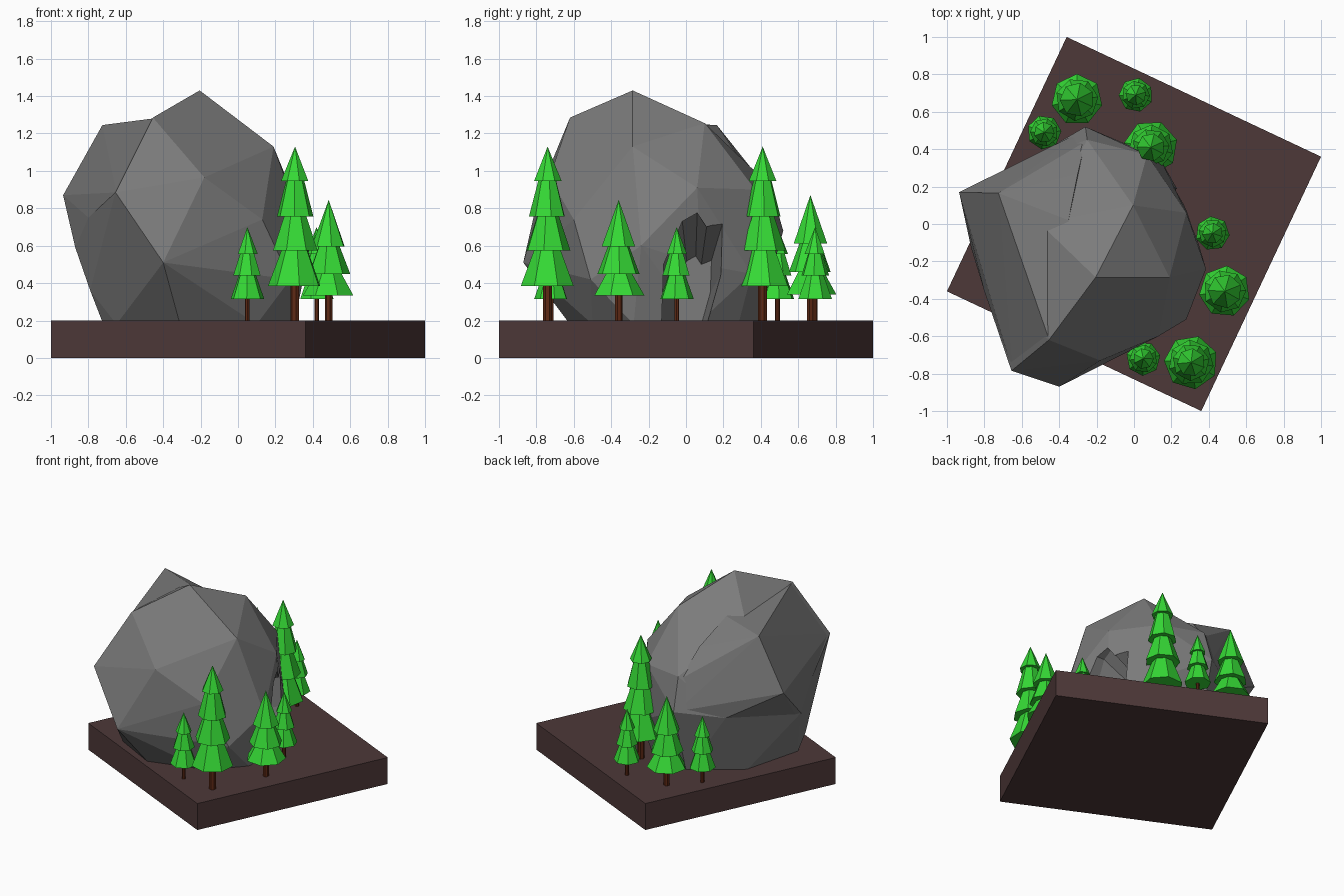
import bpy, bmesh
from math import radians
from mathutils import Matrix

if "Cube" in bpy.data.objects:
    bpy.data.objects.remove(bpy.data.objects["Cube"])


def material(name, rgb):
    m = bpy.data.materials.new(name)
    m.diffuse_color = (*rgb, 1)
    m.use_nodes = True
    m.node_tree.nodes["Principled BSDF"].inputs["Base Color"].default_value = m.diffuse_color
    return m


SOIL = material("soil", (0.075, 0.04, 0.04))
STONE = material("stone", (0.2, 0.2, 0.2))
LEAF = material("leaf", (0.036, 0.7, 0.036))
BARK = material("bark", (0.11, 0.022, 0.007))


def make_object(name, bm, mat=None):
    bmesh.ops.recalc_face_normals(bm, faces=bm.faces)
    me = bpy.data.meshes.new(name)
    bm.to_mesh(me)
    bm.free()
    ob = bpy.data.objects.new(name, me)
    bpy.context.collection.objects.link(ob)
    if mat:
        me.materials.append(mat)
    return ob


def hull(name, points, mat=None):
    bm = bmesh.new()
    for p in points:
        bm.verts.new(p)
    res = bmesh.ops.convex_hull(bm, input=bm.verts)
    loose = {v for v in res["geom_interior"] + res["geom_unused"]
             if isinstance(v, bmesh.types.BMVert)}
    bmesh.ops.delete(bm, geom=list(loose), context='VERTS')
    return make_object(name, bm, mat)


def cone(bm, r1, r2, z1, z2, sides, turn):
    bmesh.ops.create_cone(bm, cap_ends=True, segments=sides, radius1=r1, radius2=r2,
                          depth=z2 - z1, matrix=Matrix.Translation((0, 0, (z1 + z2) / 2))
                          @ Matrix.Rotation(turn, 4, 'Z'))


# Square soil slab, turned on the spot
bm = bmesh.new()
bmesh.ops.create_cube(bm, size=1, matrix=Matrix.Translation((0, 0, 0.1))
                      @ Matrix.Rotation(radians(-25.2), 4, 'Z')
                      @ Matrix.Diagonal((1.503, 1.503, 0.2, 1)))
make_object("soil_base", bm, SOIL)

# Main boulder: facet corners, crown to foot
boulder = hull("boulder", [
    (-.205, -.285, 1.43), (-.455, -.62, 1.285), (-.005, .1, 1.255), (-.5, .0, 1.22),
    (.19, -.285, 1.13), (-.18, -.73, .965), (-.655, -.785, .885), (.28, .06, .91),
    (.07, .37, .9), (-.25, .45, .92), (-.8, -.36, .75), (.13, -.6, .74),
    (.385, -.24, .6), (-.26, .52, .68), (-.4, -.87, .51), (-.87, -.13, .59),
    (-.57, .34, .65), (.28, -.51, .42), (.29, .08, .5), (.14, .35, .45),
    (-.79, -.3, .36), (-.72, -.3, .18), (-.65, -.44, .18), (-.31, -.62, .18),
    (.1, -.5, .18), (.3, -.28, .18), (.25, .06, .18), (.08, .28, .18),
    (-.27, .38, .18), (-.6, .15, .18)], STONE)

# Jutting left shoulder, blending into the boulder's own corners
hull("boulder_shoulder", [
    (-.935, .17, .87), (-.725, .165, 1.245), (-.455, -.615, 1.28), (-.65, -.78, .885),
    (-.8, -.36, .75), (-.87, -.13, .59), (-.57, .34, .65), (-.27, .5, .68),
    (-.26, .44, .9), (-.3, .27, 1.09), (-.35, .02, 1.24), (-.78, -.3, .37)], STONE)

# Cave mouth cut into the right side, narrowing inward
mouth = [(-.13, .2), (-.12, .5), (-.02, .73), (.06, .775), (.11, .7), (.2, .735), (.19, .45), (.12, .2)]
bm = bmesh.new()
rings = []
for x, s in ((.6, 1.0), (.25, 1.0), (-.15, .6)):
    rings.append([bm.verts.new((x, .04 + (y - .04) * s, .2 + (z - .2) * s)) for y, z in mouth])
for a, b in zip(rings, rings[1:]):
    for i in range(len(mouth)):
        j = (i + 1) % len(mouth)
        bm.faces.new((a[i], a[j], b[j], b[i]))
bm.faces.new(rings[0])
bm.faces.new(rings[-1])
cutter = make_object("cave_cutter", bm, STONE)
cutter.hide_render = True
cutter.hide_viewport = True
cut = boulder.modifiers.new("cave", 'BOOLEAN')
cut.operation = 'DIFFERENCE'
cut.object = cutter
cut.solver = 'EXACT'

# Tree kinds: tip height, trunk radius, tiers of (bottom height, radius)
TALL = (1.13, .024, [(.385, .145), (.575, .122), (.755, .1), (.945, .076)])
MID = (.845, .021, [(.335, .138), (.45, .115), (.595, .092)])
SMALL = (.70, .013, [(.315, .092), (.44, .076), (.555, .056)])


def tree(index, x, y, kind, scale, turn):
    tip, trunk_r, tiers = kind
    bm = bmesh.new()
    cone(bm, trunk_r, trunk_r, 0.19, tiers[0][0] + .05, 7, turn)
    trunk = make_object(f"trunk_{index}", bm, BARK)
    bm = bmesh.new()
    for k, (z, r) in enumerate(tiers):
        last = k == len(tiers) - 1
        top = tip if last else tiers[k + 1][0] + .01
        cone(bm, r, 0 if last else r * .48, z, top, 7, turn + k * .35)
    leaves = make_object(f"foliage_{index}", bm, LEAF)
    for ob in (trunk, leaves):
        ob.location = (x, y, .2 * (1 - scale))
        ob.scale = (1, 1, scale)


for n, (x, y, kind, scale) in enumerate([
        (-.305, .665, MID, 1.04), (.01, .69, SMALL, 1), (.09, .41, TALL, 1), (-.48, .49, SMALL, 1),
        (.42, -.05, SMALL, 1), (.485, -.36, MID, 1), (.305, -.74, TALL, 1), (.05, -.72, SMALL, 1)]):
    tree(n + 1, x, y, kind, scale, n * .7)
